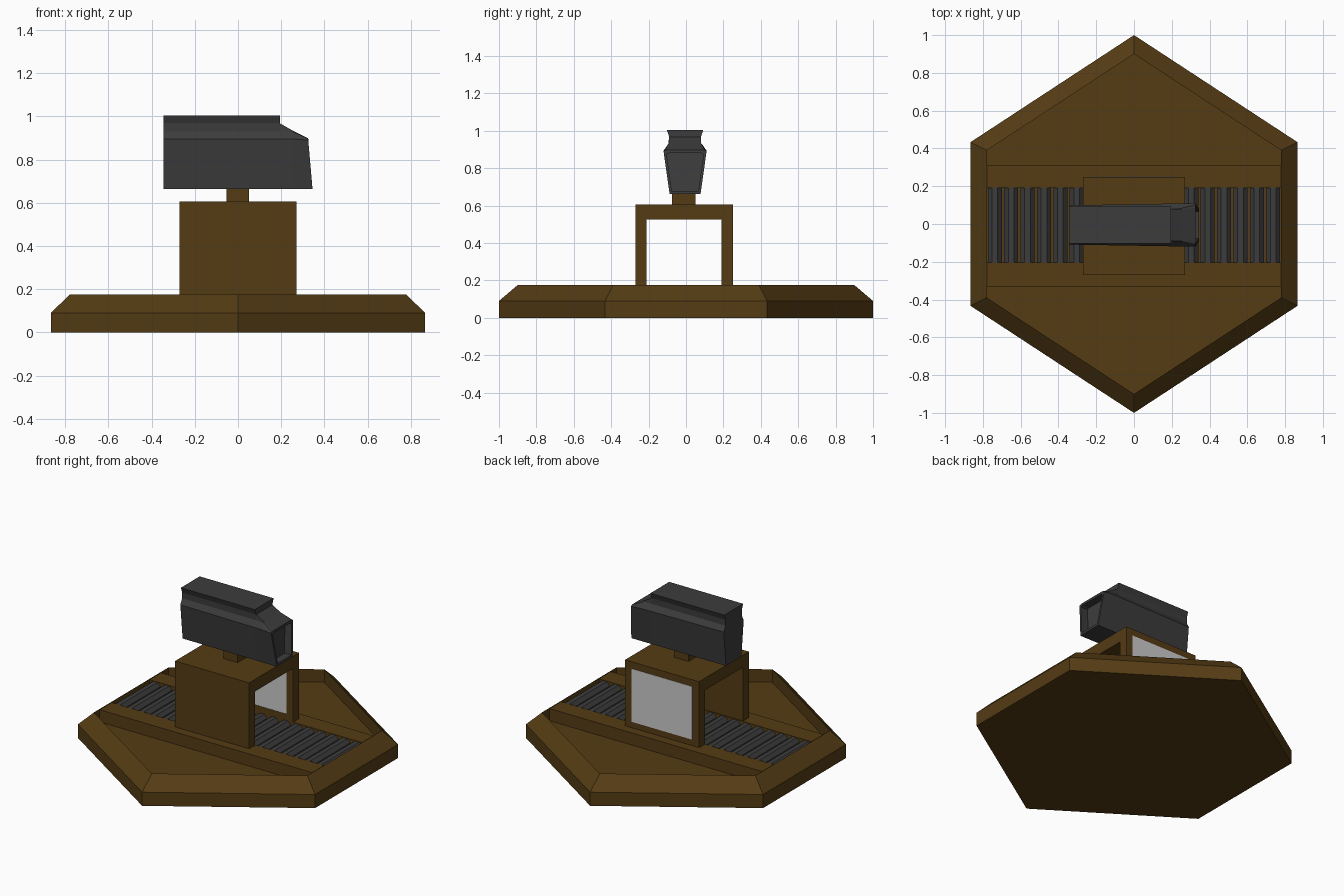
import bpy, bmesh, math
from mathutils import Vector

if "Cube" in bpy.data.objects:
    bpy.data.objects.remove(bpy.data.objects["Cube"])


def material(name, rgb):
    m = bpy.data.materials.new(name)
    m.diffuse_color = (*rgb, 1)
    m.use_nodes = True
    m.node_tree.nodes["Principled BSDF"].inputs["Base Color"].default_value = m.diffuse_color
    return m


BROWN = material("brown_metal", (0.09, 0.045, 0.007))
DARK = material("dark_grey", (0.045, 0.045, 0.045))


def finish(name, bm, mat=None):
    bmesh.ops.recalc_face_normals(bm, faces=bm.faces)
    me = bpy.data.meshes.new(name)
    bm.to_mesh(me)
    bm.free()
    ob = bpy.data.objects.new(name, me)
    bpy.context.collection.objects.link(ob)
    if mat:
        me.materials.append(mat)
    return ob


def loft(name, rings, mat=None):
    """Skin a list of equal-length closed rings and cap both ends."""
    bm = bmesh.new()
    vs = [[bm.verts.new(p) for p in r] for r in rings]
    n = len(rings[0])
    for a, b in zip(vs, vs[1:]):
        for i in range(n):
            j = (i + 1) % n
            bm.faces.new((a[i], a[j], b[j], b[i]))
    bm.faces.new(vs[0])
    bm.faces.new(vs[-1])
    return finish(name, bm, mat)


def box(name, x0, x1, y0, y1, z0, z1, mat=None):
    def ring(z):
        return [(x0, y0, z), (x1, y0, z), (x1, y1, z), (x0, y1, z)]
    return loft(name, [ring(z0), ring(z1)], mat)


# Hexagonal base: chamfered rim around a sunken deck
def hexagon(s, z):
    pts = [(0, -1), (.866, -.433), (.866, .433), (0, 1), (-.866, .433), (-.866, -.433)]
    return [(x * s, y * s, z) for x, y in pts]


loft("hex_base", [hexagon(1, 0), hexagon(1, .09), hexagon(.9, .175), hexagon(.9, .09)], BROWN)

# Rails on each side of the conveyor
RAIL = .17
box("front_rail", -.78, .78, -.33, -.205, .08, RAIL, BROWN)
box("back_rail", -.78, .78, .19, .31, .08, RAIL, BROWN)

# Conveyor rollers, running through the tunnel
COUNT, R = 18, .04
step = 1.56 / COUNT
for k in range(COUNT):
    cx = -.78 + step * (k + .5)

    def circle(y):
        return [(cx + R * math.cos(math.tau * (i + .5) / 8), y,
                 .13 + R * math.sin(math.tau * (i + .5) / 8)) for i in range(8)]
    loft(f"roller_{k + 1}", [circle(-.205), circle(.19)], DARK)

# Tunnel: solid front wall, roof, back wall framing a pale window
W = .27
box("tunnel_front_wall", -W, W, -.27, -.21, .16, .525, BROWN)
box("tunnel_roof", -W, W, -.27, .25, .525, .605, BROWN)
for name, x0, x1 in (("left", -W, -.222), ("right", .222, W)):
    box(f"window_post_{name}", x0, x1, .19, .25, .16, .525, BROWN)
box("window_sill", -.222, .222, .19, .25, .16, .21, BROWN)
box("window_panel", -.222, .222, .192, .252, .21, .56)

# Neck between tunnel and scanner
box("neck", -.053, .05, -.075, .052, .6, .67, BROWN)

# Scanner head: body lofted along x, ending in a recessed lens face
CY = -.005


def section(levels):
    """Mirror (x, half width, z) levels into a closed ring."""
    return ([(x, CY + w, z) for x, w, z in levels] +
            [(x, CY - w, z) for x, w, z in reversed(levels)])


front = section([(.345, .083, .663), (.325, .115, .89), (.325, .105, .896), (.325, .09, .898)])
mid = Vector((.336, CY, .778))
lip = [tuple(mid + (Vector(p) - mid) * .86) for p in front]
lens = [(p[0] - .05, p[1], p[2]) for p in lip]
loft("scanner_body", [
    section([(-.345, .08, .663), (-.345, .104, .895), (-.345, .085, .93), (-.345, .085, .967)]),
    section([(.195, .082, .663), (.195, .113, .895), (.195, .085, .93), (.195, .085, .967)]),
    section([(.255, .083, .663), (.255, .114, .895), (.255, .09, .929), (.255, .085, .933)]),
    front, lip, lens], DARK)

# Flared top plate of the scanner
loft("scanner_top_plate", [
    section([(x, .085, .96), (x, .085, .968), (x, .098, 1.005)]) for x in (-.345, .195)], DARK)
